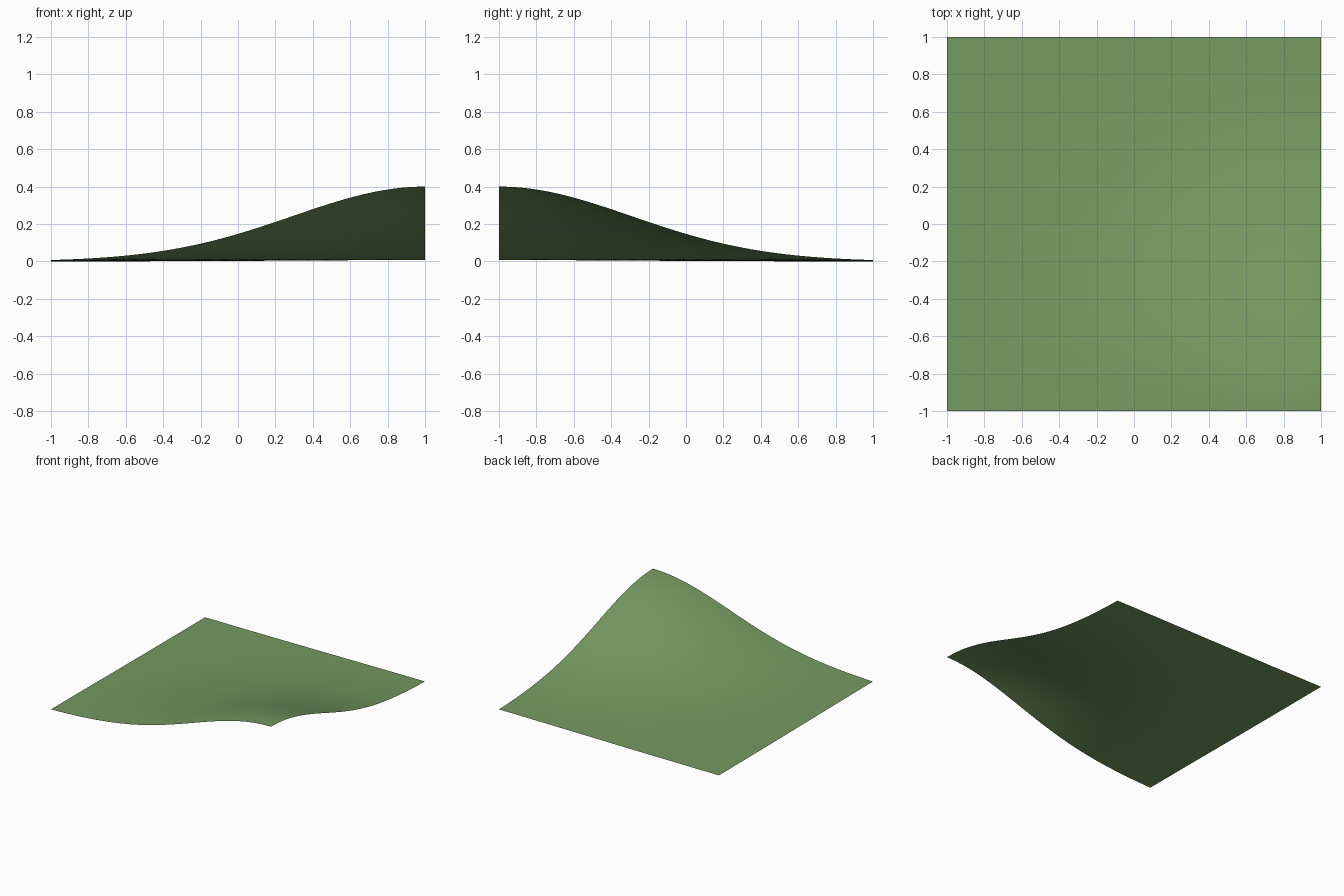
import bpy
import math

if "Cube" in bpy.data.objects:
    bpy.data.objects.remove(bpy.data.objects["Cube"])

# Square sheet of terrain
bpy.ops.mesh.primitive_grid_add(x_subdivisions=64, y_subdivisions=64, size=2)
terrain = bpy.context.object
terrain.name = "terrain_sheet"

# Bell-shaped hill rising to the front right corner
PEAK_X, PEAK_Y, HEIGHT = 1.0, -1.0, 0.4
for v in terrain.data.vertices:
    d2 = (v.co.x - PEAK_X) ** 2 + (v.co.y - PEAK_Y) ** 2
    v.co.z = HEIGHT * math.exp(-d2)
terrain.data.update()
bpy.ops.object.shade_smooth()

# Grass green
grass = bpy.data.materials.new("grass")
grass.diffuse_color = (0.18, 0.32, 0.12, 1)
grass.use_nodes = True
grass.node_tree.nodes["Principled BSDF"].inputs["Base Color"].default_value = grass.diffuse_color
terrain.data.materials.append(grass)
